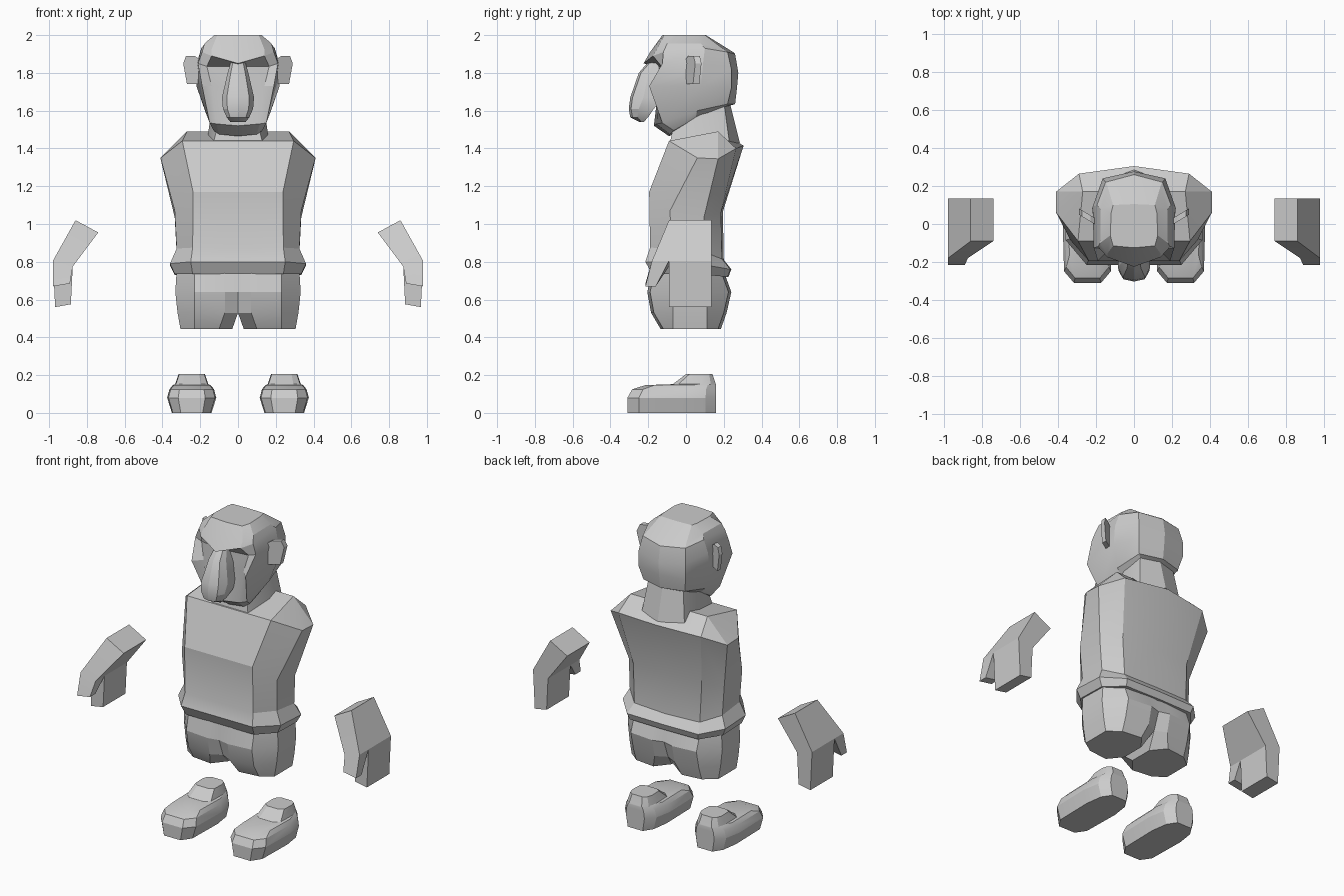
import bpy, bmesh, math


def finish(name, bm):
    """Weld, drop internal centre faces, fix normals and make the object."""
    bmesh.ops.remove_doubles(bm, verts=bm.verts, dist=0.0005)
    inner = [f for f in bm.faces if all(abs(v.co.x) < 1e-4 for v in f.verts)]
    bmesh.ops.delete(bm, geom=inner, context='FACES')
    bmesh.ops.recalc_face_normals(bm, faces=bm.faces)
    me = bpy.data.meshes.new(name)
    bm.to_mesh(me)
    bm.free()
    ob = bpy.data.objects.new(name, me)
    bpy.context.collection.objects.link(ob)
    bpy.ops.object.select_all(action='DESELECT')
    ob.select_set(True)
    bpy.context.view_layer.objects.active = ob
    bpy.ops.object.shade_smooth_by_angle(angle=math.radians(22))
    return ob


def loft(name, rings, closed=False, cap_start=True, cap_end=True):
    """Skin stacked rings, then repeat them mirrored across x = 0."""
    bm = bmesh.new()
    for s in (1, -1):
        rows = [[bm.verts.new((s * x, y, z)) for x, y, z in r] for r in rings]
        n = len(rings[0])
        for a, b in zip(rows, rows[1:]):
            for i in range(n if closed else n - 1):
                j = (i + 1) % n
                bm.faces.new((a[i], a[j], b[j], b[i]))
        if cap_start:
            bm.faces.new(rows[0])
        if cap_end:
            bm.faces.new(rows[-1])
    return finish(name, bm)


# Torso: half rings from front centre to back centre, ending in a shoulder ridge
ridge = [(0, .17, 1.49)] + [(.27, .17, 1.49)] * 4 + [(0, .17, 1.49)]
loft("torso", [
    [(0, -.18, .735), (.24, -.18, .735), (.335, -.08, .735), (.335, .11, .73), (.24, .22, .72), (0, .225, .72)],
    [(0, -.215, .80), (.25, -.215, .80), (.36, -.085, .79), (.36, .12, .78), (.25, .235, .76), (0, .24, .76)],
    [(0, -.19, .875), (.24, -.19, .875), (.325, -.075, .87), (.325, .10, .85), (.23, .19, .815), (0, .20, .81)],
    [(0, -.195, 1.17), (.238, -.195, 1.17), (.335, -.085, 1.07), (.335, .095, 1.035), (.24, .185, 1.06), (0, .195, 1.065)],
    [(0, -.09, 1.44), (.295, -.09, 1.44), (.41, .06, 1.35), (.41, .17, 1.345), (.29, .265, 1.40), (0, .305, 1.415)],
    ridge], cap_end=False)

# Neck leaning forward
loft("neck", [
    [(0, -.085, 1.43), (.13, -.085, 1.43), (.165, .09, 1.43), (.15, .23, 1.43), (0, .285, 1.43)],
    [(0, -.06, 1.55), (.10, -.06, 1.55), (.14, .08, 1.61), (.12, .20, 1.65), (0, .23, 1.65)]])

# Head: underside, jaw, cheeks, eye recess, brow, crown
loft("head", [
    [(0, -.09, 1.465), (.10, -.085, 1.475), (.13, -.065, 1.495), (.135, .05, 1.56), (.12, .20, 1.62), (0, .21, 1.62)],
    [(0, -.17, 1.52), (.115, -.155, 1.53), (.15, -.125, 1.535), (.175, .06, 1.60), (.145, .22, 1.635), (0, .26, 1.635)],
    [(0, -.14, 1.73), (.14, -.145, 1.73), (.19, -.195, 1.73), (.22, .08, 1.73), (.165, .24, 1.72), (0, .27, 1.72)],
    [(0, -.15, 1.835), (.165, -.13, 1.835), (.212, -.125, 1.85), (.218, .09, 1.85), (.165, .24, 1.82), (0, .277, 1.80)],
    [(0, -.225, 1.85), (.14, -.175, 1.89), (.19, -.12, 1.91), (.195, .10, 1.93), (.15, .22, 1.91), (0, .26, 1.90)],
    [(0, -.19, 1.91), (.14, -.155, 1.925), (.178, -.10, 1.955), (.175, .08, 1.955), (.14, .20, 1.925), (0, .25, 1.91)],
    [(0, -.125, 2.0), (.11, -.115, 2.0), (.125, -.06, 2.0), (.12, .06, 2.0), (.11, .10, 2.0), (0, .105, 2.0)]])

# Nose: each entry is height, front y, back y, half width
nose = [(1.54, -.245, -.225, .04), (1.565, -.295, -.20, .06), (1.61, -.303, -.17, .08),
        (1.67, -.295, -.12, .085), (1.80, -.25, -.12, .055), (1.87, -.19, -.12, .035)]
loft("nose", [[(0, f, z), (w * .7, f + .012, z), (w, f + (b - f) * .4, z), (w, b, z), (0, b, z)]
              for z, f, b, w in nose])

# Ears: thin slabs swept backward
ear = [(.20, 1.87), (.23, 1.89), (.275, 1.89), (.29, 1.85), (.27, 1.74), (.20, 1.74)]
loft("ears", [[(x, (x - .2) * .6 + t, z) for x, z in ear] for t in (-.005, .028)], closed=True)


# Shorts: height, front, back, side x, inner x, inner front y, inner back y
def leg_ring(z, f, b, s, ix, yf, yb):
    return [(ix, yf, z), (ix + .07, f, z), (.23, f + .015, z), (s, -.07, z),
            (s, .11, z), (.23, b - .015, z), (ix + .07, b, z), (ix, yb, z)]


loft("shorts", [leg_ring(*p) for p in (
    (.445, -.135, .185, .305, .03, -.05, .10),
    (.53, -.185, .215, .32, 0, -.15, .18),
    (.64, -.205, .24, .332, 0, -.19, .22),
    (.75, -.18, .20, .325, 0, -.18, .20))], closed=True)


# Shoes: height, front y, back y, half width
def shoe_ring(z, f, b, w):
    c, d = .245, b - f
    half = [(w * .55, f), (w * .95, f + d * .13), (w, f + d * .65), (w * .85, b - d * .12), (w * .5, b)]
    return [(c + x, y, z) for x, y in half] + [(c - x, y, z) for x, y in reversed(half)]


loft("shoes", [shoe_ring(*p) for p in (
    (0, -.31, .16, .105), (.08, -.31, .16, .13), (.125, -.285, .16, .118),
    (.147, -.215, .16, .10), (.152, -.07, .158, .088), (.205, 0, .14, .07))], closed=True)

# Hands: stations give outer and inner (x, z); the outline pairs a station with y
top = ((.86, 1.02), (.74, .955))
bend = ((.98, .805), (.875, .775))
thumb = ((.98, .67), (.89, .685))
tips = ((.968, .56), (.885, .575))
outline = [(top, .135), (top, -.09), (bend, -.18), (thumb, -.215), (thumb, -.16),
           (bend, -.09), (tips, -.09), (tips, .135), (bend, .135)]
bm = bmesh.new()
for s in (1, -1):
    sides = [[bm.verts.new((s * st[k][0], y, st[k][1])) for st, y in outline] for k in (0, 1)]
    for side in sides:
        for panel in ((0, 1, 2, 5, 8), (2, 3, 4, 5), (5, 6, 7, 8)):
            bm.faces.new([side[i] for i in panel])
    for i in range(9):
        j = (i + 1) % 9
        bm.faces.new((sides[0][i], sides[0][j], sides[1][j], sides[1][i]))
finish("hands", bm)
